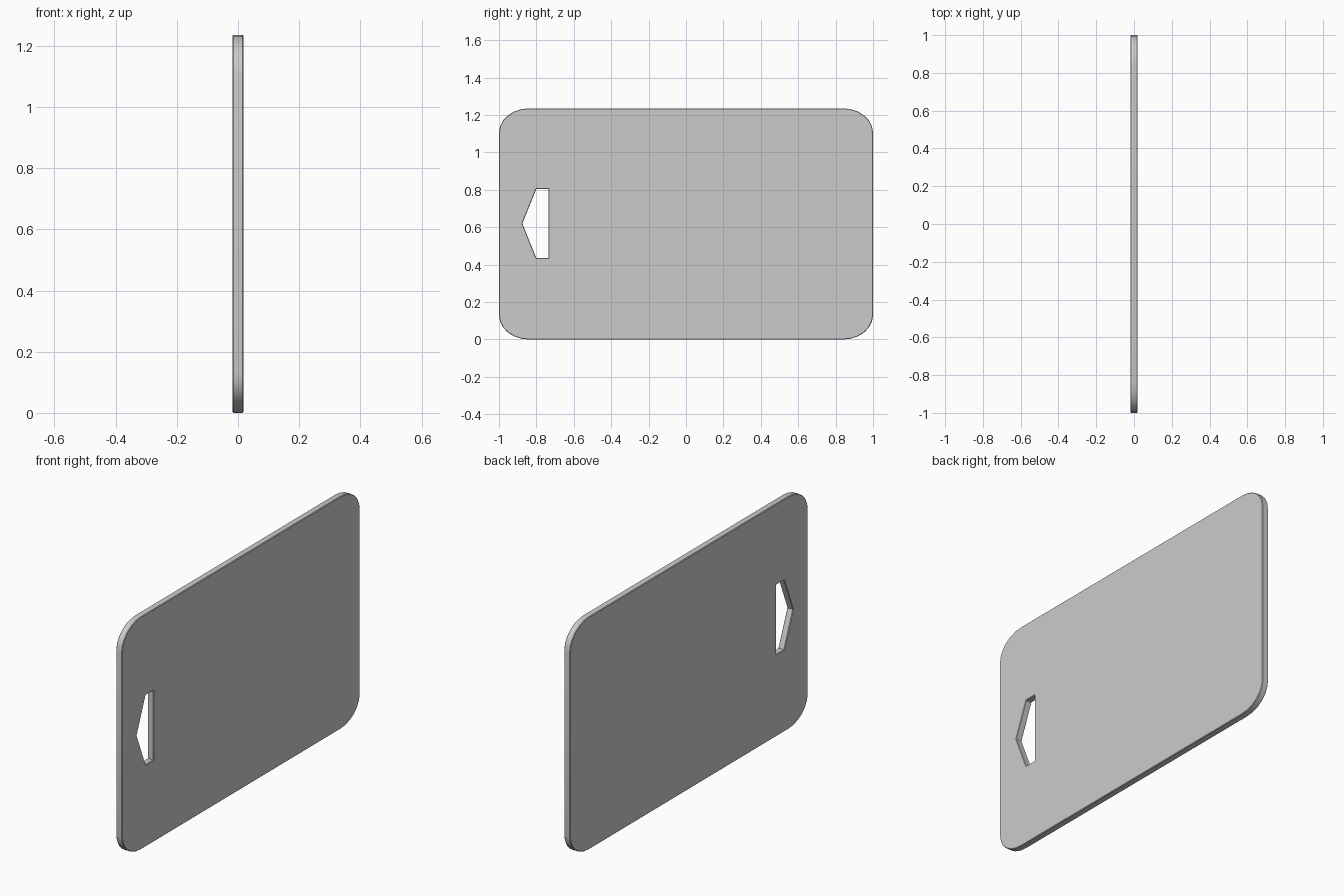
import bpy, bmesh, math
from mathutils import Matrix

if "Cube" in bpy.data.objects:
    bpy.data.objects.remove(bpy.data.objects["Cube"])

H, HALF_T, CHAMFER = 1.236, 0.018, 0.003


def rounded_rect(w, h, rx, ry, steps):
    """Outline centred on x, standing on y = 0, with elliptical corners."""
    pts = []
    for k, (sx, top) in enumerate([(1, 1), (-1, 1), (-1, 0), (1, 0)]):
        cx = sx * (w / 2 - rx)
        cy = h - ry if top else ry
        for i in range(steps + 1):
            a = math.pi / 2 * (k + i / steps)
            pts.append((cx + rx * math.cos(a), cy + ry * math.sin(a)))
    return pts


def add_outline(curve, pts):
    s = curve.splines.new('POLY')
    s.points.add(len(pts) - 1)
    for p, (x, y) in zip(s.points, pts):
        p.co = (x, y, 0, 1)
    s.use_cyclic_u = True


# Board profile with a five-sided grip hole, extruded with a fine chamfer
curve = bpy.data.curves.new("board_profile", 'CURVE')
curve.dimensions = '2D'
curve.fill_mode = 'BOTH'
curve.extrude = HALF_T - CHAMFER
curve.bevel_depth = CHAMFER
curve.bevel_resolution = 0
curve.offset = -CHAMFER
add_outline(curve, rounded_rect(2, H, 0.16, 0.13, 6))
add_outline(curve, [(-0.735, 0.805), (-0.735, 0.435), (-0.80, 0.435),
                    (-0.875, 0.62), (-0.80, 0.805)])
board = bpy.data.objects.new("cutting_board", curve)
bpy.context.collection.objects.link(board)
bpy.context.view_layer.objects.active = board
board.select_set(True)
bpy.ops.object.convert(target='MESH')
board = bpy.context.object
board.name = "cutting_board"

# Stand the board upright in the YZ plane and weld the caps
bm = bmesh.new()
bm.from_mesh(board.data)
bm.transform(Matrix(((0, 0, 1, 0), (1, 0, 0, 0), (0, 1, 0, 0), (0, 0, 0, 1))))
bmesh.ops.remove_doubles(bm, verts=bm.verts, dist=0.0003)
bmesh.ops.recalc_face_normals(bm, faces=bm.faces)
bm.to_mesh(board.data)
bm.free()
bpy.ops.object.shade_smooth_by_angle(angle=math.radians(30))
